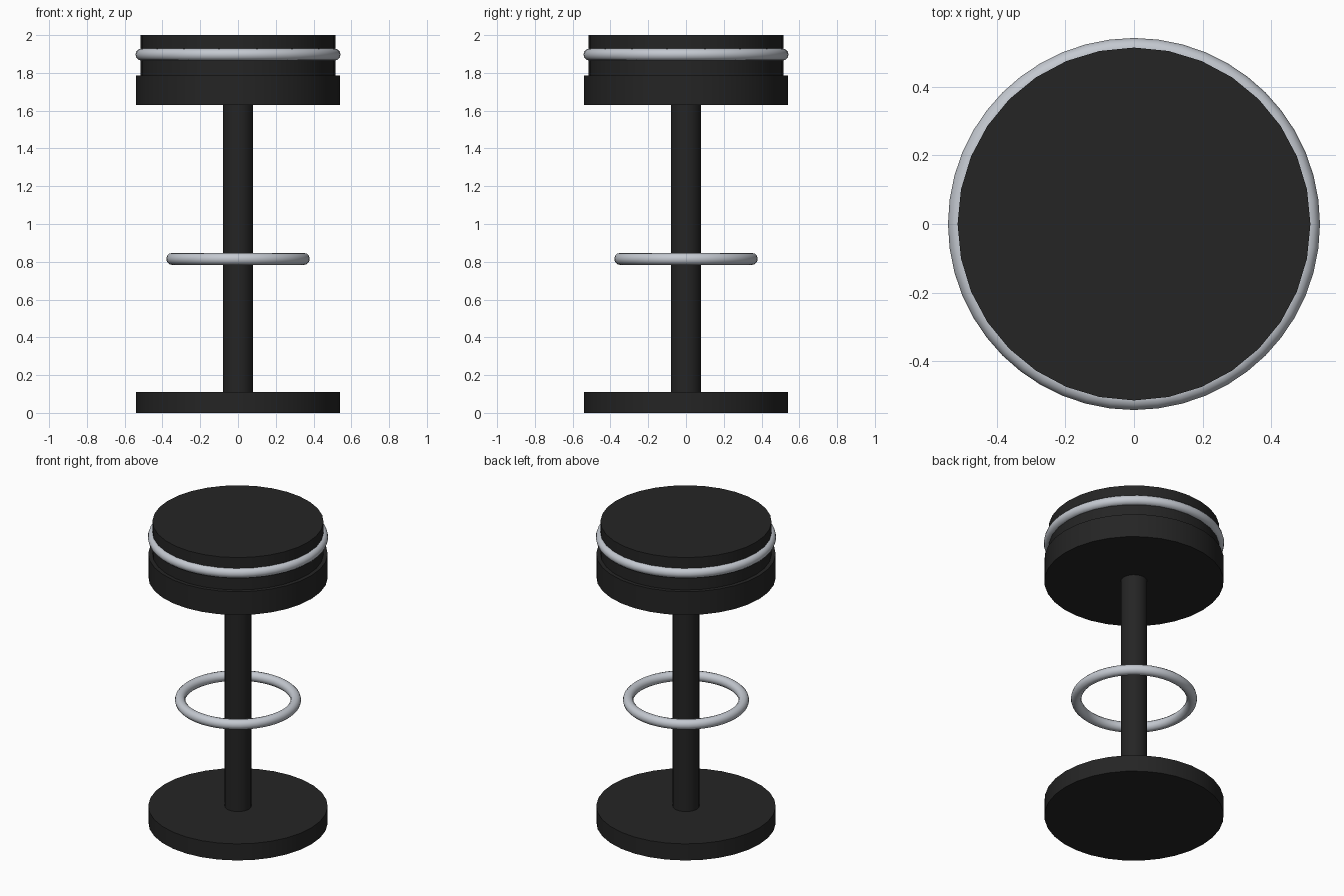
import bpy
import math

cube = bpy.data.objects.get("Cube")
if cube:
    bpy.data.objects.remove(cube, do_unlink=True)


def material(name, rgb):
    mat = bpy.data.materials.new(name)
    mat.use_nodes = True
    colour = (*rgb, 1.0)
    mat.diffuse_color = colour
    mat.node_tree.nodes["Principled BSDF"].inputs["Base Color"].default_value = colour
    return mat


def finish(name, mat):
    obj = bpy.context.object
    obj.name = name
    obj.data.name = name
    obj.data.materials.append(mat)
    bpy.ops.object.shade_smooth_by_angle(angle=math.radians(40))
    return obj


def disc(name, radius, bottom, top, mat):
    bpy.ops.mesh.primitive_cylinder_add(
        vertices=32, radius=radius, depth=top - bottom,
        location=(0, 0, (bottom + top) / 2))
    return finish(name, mat)


def ring(name, outer_radius, tube, height, mat):
    bpy.ops.mesh.primitive_torus_add(
        major_radius=outer_radius - tube, minor_radius=tube,
        major_segments=48, minor_segments=12, location=(0, 0, height))
    return finish(name, mat)


black = material("black", (0.018, 0.018, 0.018))
metal = material("light_metal", (0.55, 0.58, 0.63))

# Floor plate and column
disc("base", 0.54, 0.0, 0.11, black)
disc("column", 0.08, 0.10, 1.64, black)

# Seat: wide lower pan and slightly narrower cushion
disc("seat_pan", 0.54, 1.63, 1.785, black)
disc("seat_cushion", 0.515, 1.78, 2.0, black)

# Metal trim around the cushion, and the floating foot rest
ring("seat_trim", 0.543, 0.032, 1.897, metal)
ring("foot_rest", 0.38, 0.032, 0.815, metal)
